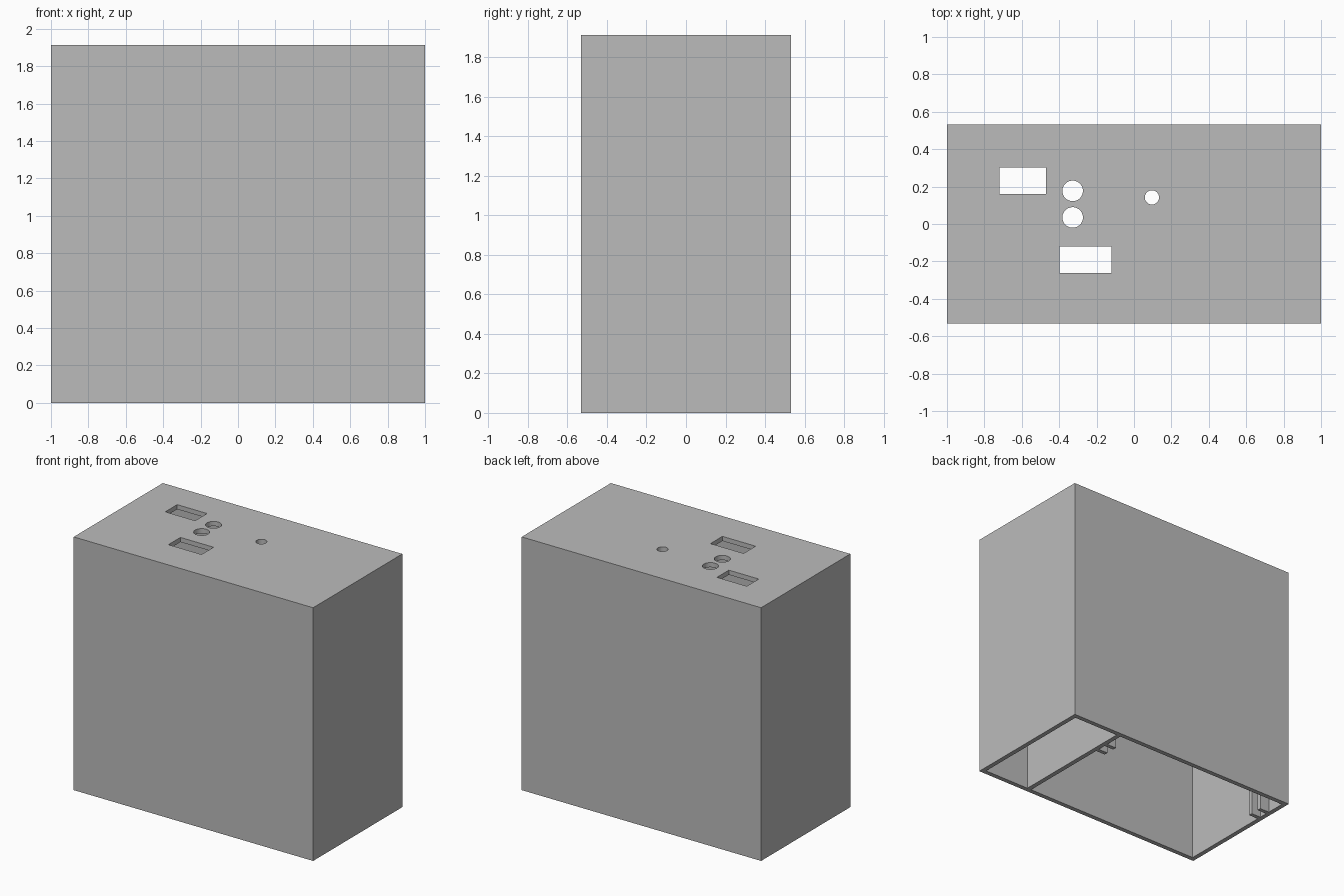
import bpy

if "Cube" in bpy.data.objects:
    bpy.data.objects.remove(bpy.data.objects["Cube"])

HX, HY, H, T = 1.0, 0.532, 1.912, 0.035   # half sizes, height, wall thickness
DIV = (0.545, 0.58)                       # partition x range

grey = bpy.data.materials.new("mid_grey")
grey.diffuse_color = (0.5, 0.5, 0.5, 1)
grey.use_nodes = True
grey.node_tree.nodes["Principled BSDF"].inputs["Base Color"].default_value = grey.diffuse_color


def box(name, x, y, z):
    """Box from three (min, max) ranges."""
    bpy.ops.mesh.primitive_cube_add(size=1, location=[sum(r) / 2 for r in (x, y, z)])
    ob = bpy.context.object
    ob.name = name
    ob.scale = [r[1] - r[0] for r in (x, y, z)]
    bpy.ops.object.transform_apply(location=True, rotation=False, scale=True)
    ob.data.materials.append(grey)
    return ob


def cylinder(name, x, y, r):
    bpy.ops.mesh.primitive_cylinder_add(vertices=48, radius=r, depth=0.3, location=(x, y, H))
    ob = bpy.context.object
    ob.name = name
    ob.data.materials.append(grey)
    return ob


def cut(target, cutter):
    mod = target.modifiers.new("cut", 'BOOLEAN')
    mod.operation, mod.solver, mod.object = 'DIFFERENCE', 'EXACT', cutter
    bpy.context.view_layer.objects.active = target
    bpy.ops.object.modifier_apply(modifier=mod.name)
    bpy.data.objects.remove(cutter, do_unlink=True)


# Housing: open at the bottom, two chambers leave the partition between them
housing = box("housing", (-HX, HX), (-HY, HY), (0, H))
for x in ((-HX + T, DIV[0]), (DIV[1], HX - T)):
    cut(housing, box("chamber_cutter", x, (-HY + T, HY - T), (-0.2, H - T)))

# Rectangular windows in the top
for x, y in (((-0.72, -0.47), (0.16, 0.302)), ((-0.397, -0.12), (-0.263, -0.12))):
    cut(housing, box("window_cutter", x, y, (H - 0.15, H + 0.15)))

# Round holes in the top
for x, y, r in ((-0.328, 0.177, 0.055), (-0.328, 0.035, 0.055), (0.096, 0.142, 0.038)):
    cut(housing, cylinder("hole_cutter", x, y, r))

# Board guide rails: a pair on the left wall and a pair on the partition
for side, x in (("left", (-HX + T, -HX + T + 0.08)), ("partition", (DIV[0] - 0.08, DIV[0]))):
    for pos, y in (("front", 0.243), ("back", 0.337)):
        box(f"{side}_{pos}_rail", x, (y - 0.015, y + 0.015), (0, H - T))
